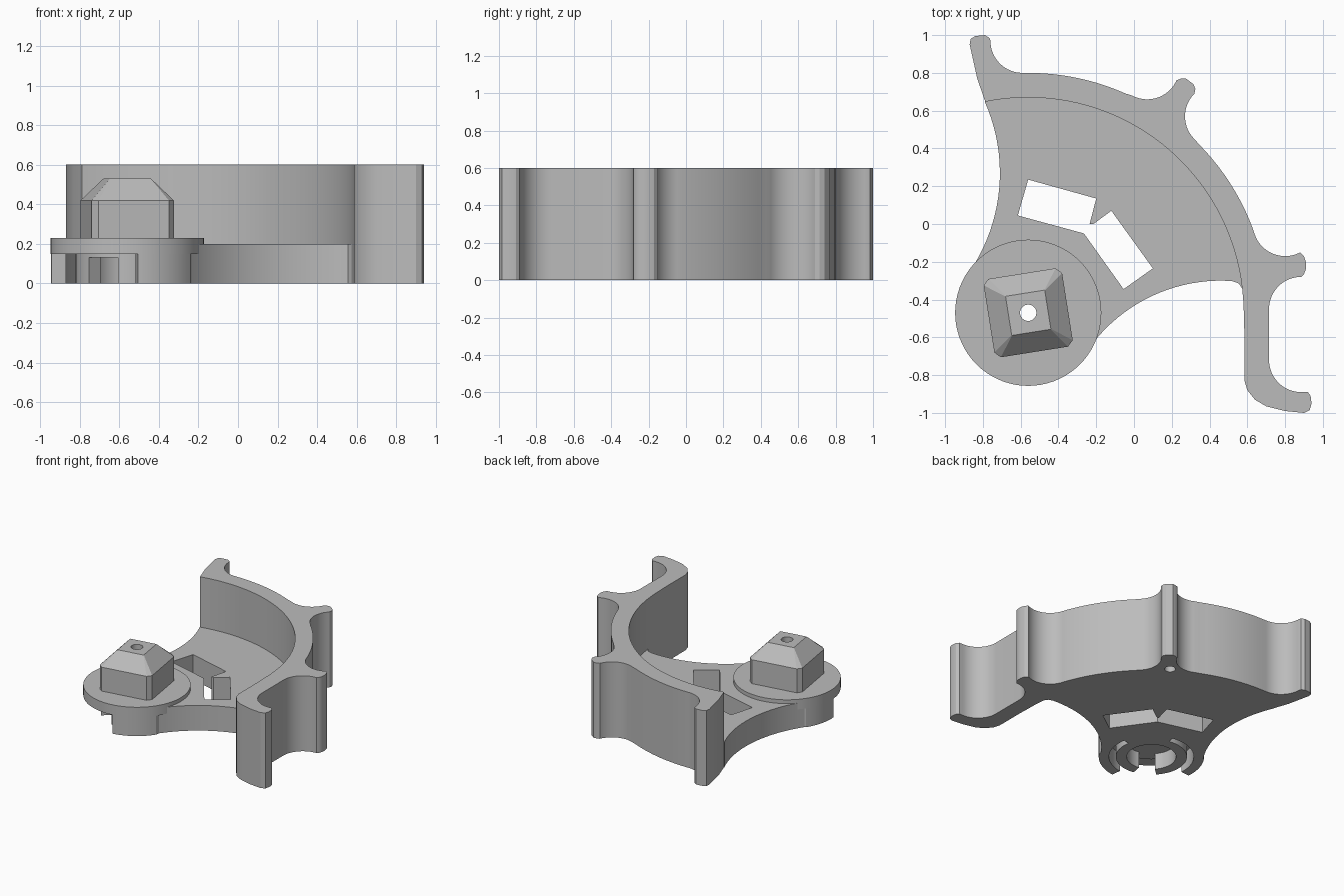
import bpy, bmesh
from math import sin, cos, radians, ceil

old = bpy.data.objects.get("Cube")
if old:
    bpy.data.objects.remove(old, do_unlink=True)

gray = bpy.data.materials.new("plain gray")
gray.use_nodes = True
colour = (0.5, 0.5, 0.5, 1)
gray.diffuse_color = colour
gray.node_tree.nodes["Principled BSDF"].inputs["Base Color"].default_value = colour

HUB = (-0.56, -0.47)
FILLET = 0.17


def arc(centre, r, start, end, step=5):
    n = max(2, ceil(abs(end - start) / step))
    angles = [radians(start + (end - start) * i / n) for i in range(n + 1)]
    return [(centre[0] + r * cos(a), centre[1] + r * sin(a)) for a in angles]


def circle(centre, r):
    return arc(centre, r, 0, 360)[:-1]


def ring_sector(inner, outer, start, end):
    return arc(HUB, outer, start, end) + arc(HUB, inner, end, start)


def loft(name, layers):
    """Solid through outlines of equal length, given as (outline, height)."""
    bm = bmesh.new()
    loops = [[bm.verts.new((x, y, z)) for x, y in pts] for pts, z in layers]
    bm.faces.new(loops[0])
    bm.faces.new(loops[-1])
    for low, high in zip(loops, loops[1:]):
        for i in range(len(low)):
            bm.faces.new((low[i - 1], low[i], high[i], high[i - 1]))
    bmesh.ops.recalc_face_normals(bm, faces=bm.faces)
    mesh = bpy.data.meshes.new(name)
    bm.to_mesh(mesh)
    bm.free()
    mesh.materials.append(gray)
    obj = bpy.data.objects.new(name, mesh)
    bpy.context.collection.objects.link(obj)
    return obj


def prism(name, pts, low, high):
    return loft(name, [(pts, low), (pts, high)])


def combine(target, tool, operation):
    mod = target.modifiers.new(tool.name, "BOOLEAN")
    mod.object, mod.operation, mod.solver = tool, operation, "EXACT"
    bpy.context.view_layer.objects.active = target
    bpy.ops.object.modifier_apply(modifier=mod.name)
    bpy.data.objects.remove(tool, do_unlink=True)


def cut(target, pts, low, high):
    combine(target, prism("cutter", pts, low, high), "DIFFERENCE")


# Base plate: concave flanks running from the hub to the wall
plate_outline = (
    arc(HUB, 1.2, 9, 99, 3)
    + arc((-1.64, 0.27), 0.93, 24, -34, 3)
    + arc(HUB, 0.385, 146, 326)
    + arc((0.46, -1.16), 0.86, 144, 86, 3)
    + [(0.555, -0.315), (0.575, -0.345), (0.64, -0.33)]
)
bracket = prism("bracket", plate_outline, 0, 0.2)

# Tall curved wall with two fins and a hooked arm
wall_outline = (
    arc(HUB, 1.14, 6.5, 101.5, 2.5)
    + [(-0.83, 0.77), (-0.87, 0.95), (-0.865, 0.98), (-0.84, 0.995),
       (-0.79, 1), (-0.765, 0.985)]
    + arc((-0.59, 0.97), FILLET, 180, 268)
    + arc(HUB, 1.27, 91, 66, 2.5)
    + arc((0.07, 0.83), FILLET, -118, -24)
    + [(0.25, 0.77), (0.275, 0.77), (0.315, 0.74), (0.325, 0.715)]
    + arc((0.44, 0.57), FILLET, 135, 228)
    + arc(HUB, 1.27, 45, 20.5, 2.5)
    + arc((0.8, 0), FILLET, 195, 298)
    + [(0.9, -0.17), (0.91, -0.2), (0.91, -0.24), (0.9, -0.265)]
    + arc((0.885, -0.45), FILLET, 90, 180)
    + arc((0.885, -0.72), FILLET, 180, 270)
    + [(0.92, -0.89), (0.935, -0.91), (0.94, -0.95), (0.93, -0.985),
       (0.9, -1), (0.8, -0.99), (0.7, -0.965), (0.64, -0.93), (0.6, -0.88),
       (0.585, -0.83), (0.585, -0.6), (0.58, -0.42)]
)
combine(bracket, prism("curved_wall", wall_outline, 0, 0.6), "UNION")

# Bent window through the plate
window = [(-0.56, 0.235), (-0.2, 0.135), (-0.235, 0), (-0.215, 0), (-0.12, 0.07),
          (0.1, -0.235), (-0.055, -0.345), (-0.265, -0.05), (-0.615, 0.045)]
cut(bracket, window, -0.1, 0.3)

# Underside of the hub: groove, open side, central socket with a slot
cut(bracket, ring_sector(0.26, 0.31, 80, 370), -0.1, 0.15)
cut(bracket, ring_sector(0.285, 0.5, 185, 278), -0.1, 0.15)
cut(bracket, circle(HUB, 0.18), -0.1, 0.13)
cut(bracket, ring_sector(0.1, 0.285, 222, 260), -0.1, 0.13)

# Blind screw hole under the upper fin
cut(bracket, circle((0.16, 0.6), 0.04), -0.1, 0.3)

# Round flange on the hub
flange = prism("hub_flange", circle(HUB, 0.387), 0.15, 0.23)


# Square post with trimmed corners and a tapered top
def trimmed_square(half, trim):
    corners = []
    for k in range(4):
        for a, b in ((half, trim - half), (half, half - trim)):
            t = radians(9 + k * 90)
            corners.append((HUB[0] + a * cos(t) - b * sin(t),
                            HUB[1] + a * sin(t) + b * cos(t)))
    return corners


post = trimmed_square(0.21, 0.03)
cap = loft("hub_cap", [(post, 0.2), (post, 0.42), (trimmed_square(0.105, 0.002), 0.53)])

# Bore through the whole hub
for part in (bracket, flange, cap):
    cut(part, circle(HUB, 0.043), -0.2, 0.8)

for part in (bracket, flange, cap):
    bpy.ops.object.select_all(action="DESELECT")
    part.select_set(True)
    bpy.context.view_layer.objects.active = part
    bpy.ops.object.shade_smooth_by_angle(angle=radians(25))
